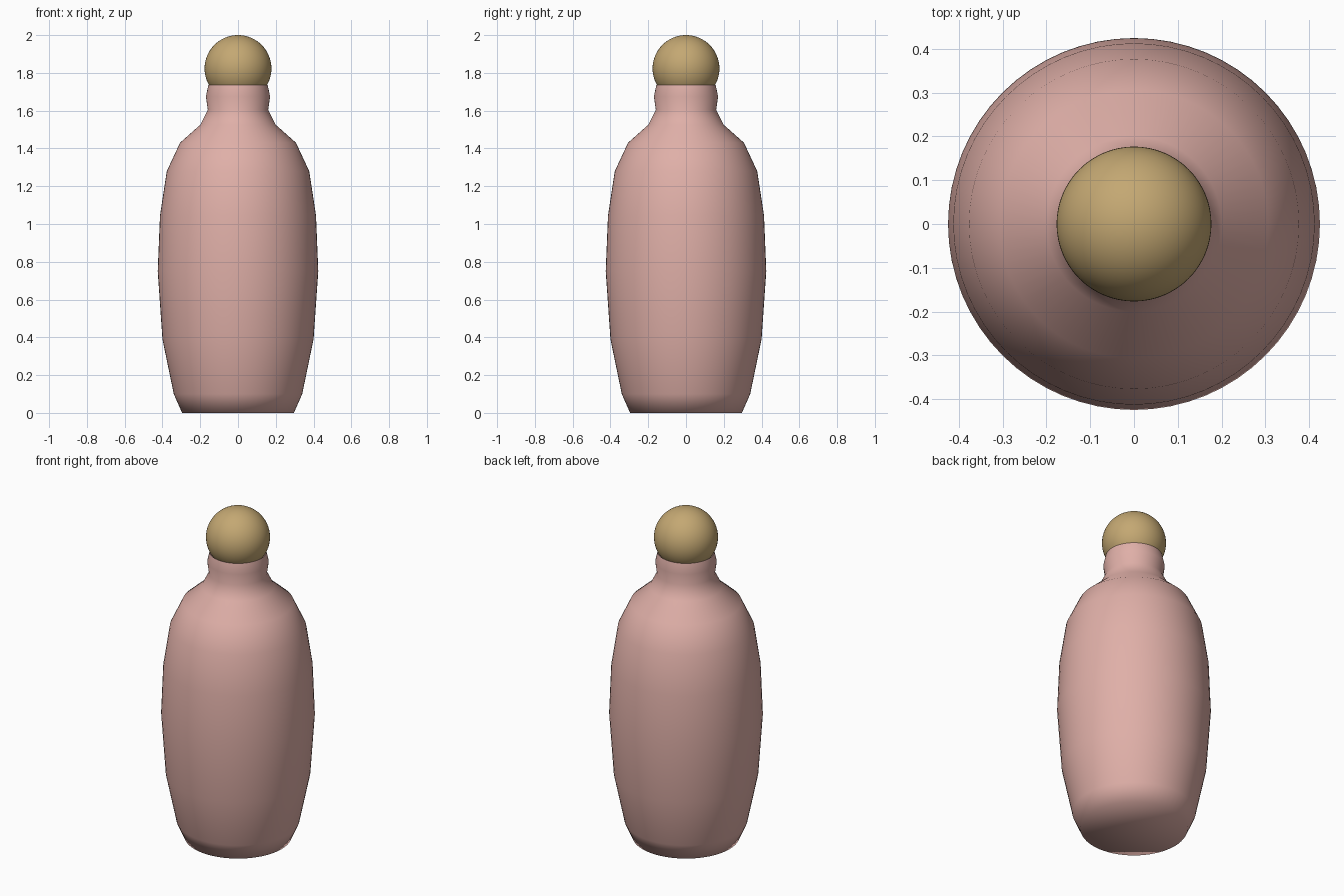
import bpy, bmesh, math

if "Cube" in bpy.data.objects:
    bpy.data.objects.remove(bpy.data.objects["Cube"])

SIDES = 64


def paint(obj, name, color):
    mat = bpy.data.materials.new(name)
    mat.diffuse_color = (*color, 1)
    mat.use_nodes = True
    mat.node_tree.nodes["Principled BSDF"].inputs["Base Color"].default_value = mat.diffuse_color
    obj.data.materials.append(mat)


def lathe(name, profile):
    """Revolve (radius, height) points around z; a zero radius becomes a pole."""
    bm = bmesh.new()
    verts = [bm.verts.new((r, 0, z)) for r, z in profile]
    edges = [bm.edges.new(pair) for pair in zip(verts, verts[1:])]
    bmesh.ops.spin(bm, geom=verts + edges, cent=(0, 0, 0), axis=(0, 0, 1),
                   angle=math.tau, steps=SIDES)
    bmesh.ops.remove_doubles(bm, verts=bm.verts, dist=1e-4)
    bmesh.ops.recalc_face_normals(bm, faces=bm.faces)
    for face in bm.faces:
        face.smooth = True
    mesh = bpy.data.meshes.new(name)
    bm.to_mesh(mesh)
    bm.free()
    obj = bpy.data.objects.new(name, mesh)
    bpy.context.collection.objects.link(obj)
    return obj


# Bottle body: closed base, bulging sides, shoulder and flared neck
bottle = lathe("bottle", [
    (0, 0), (0.296, 0), (0.34, 0.10), (0.40, 0.39), (0.425, 0.75),
    (0.413, 1.045), (0.377, 1.28), (0.307, 1.43), (0.20, 1.525),
    (0.16, 1.605), (0.17, 1.675), (0.157, 1.735)])
paint(bottle, "pink_glaze", (0.74, 0.43, 0.39))

# Ball stopper resting in the neck
bpy.ops.mesh.primitive_uv_sphere_add(segments=SIDES, ring_count=32,
                                     radius=0.177, location=(0, 0, 1.823))
stopper = bpy.context.object
stopper.name = "stopper"
bpy.ops.object.shade_smooth()
paint(stopper, "gold", (0.55, 0.39, 0.17))
